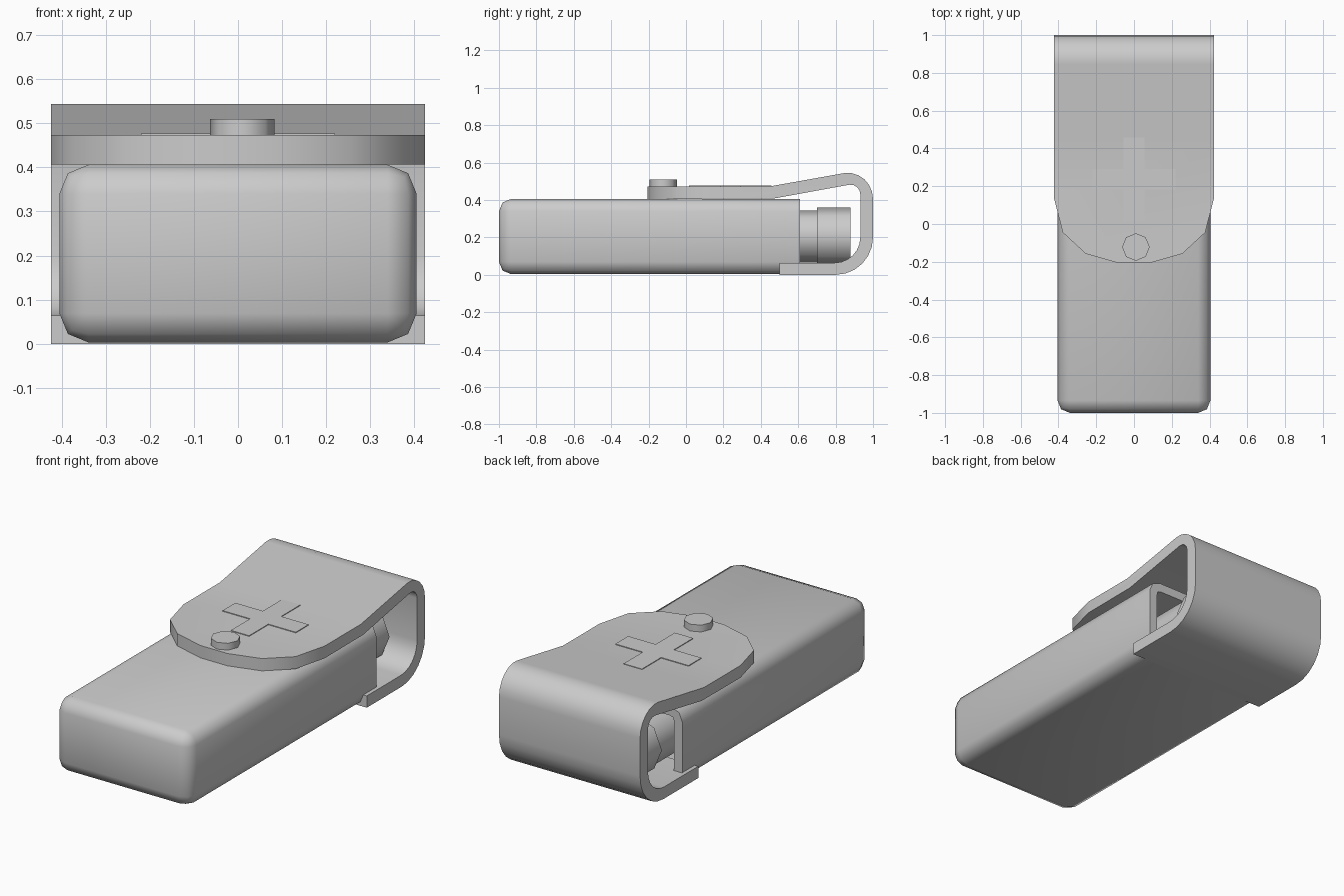
import bpy, bmesh
from math import radians, sin, cos, pi
from mathutils import Vector

if "Cube" in bpy.data.objects:
    bpy.data.objects.remove(bpy.data.objects["Cube"])


def make(name, bm):
    bmesh.ops.recalc_face_normals(bm, faces=bm.faces[:])
    me = bpy.data.meshes.new(name)
    bm.to_mesh(me)
    bm.free()
    ob = bpy.data.objects.new(name, me)
    bpy.context.collection.objects.link(ob)
    return ob


def smooth(ob, deg):
    bpy.ops.object.select_all(action='DESELECT')
    ob.select_set(True)
    bpy.context.view_layer.objects.active = ob
    for m in list(ob.modifiers):
        bpy.ops.object.modifier_apply(modifier=m.name)
    bpy.ops.object.shade_smooth_by_angle(angle=radians(deg))


def arc(cy, cz, ry, rz, a0, a1, n):
    angles = [radians(a0 + (a1 - a0) * i / n) for i in range(n + 1)]
    return [(cy + ry * cos(a), cz + rz * sin(a)) for a in angles]


def prism(points, offset):
    bm = bmesh.new()
    face = bm.faces.new([bm.verts.new(p) for p in points])
    ext = bmesh.ops.extrude_face_region(bm, geom=[face])
    verts = [v for v in ext['geom'] if isinstance(v, bmesh.types.BMVert)]
    bmesh.ops.translate(bm, verts=verts, vec=offset)
    return bm


def cylinder(name, r, loc, depth, rot=(0, 0, 0)):
    bpy.ops.mesh.primitive_cylinder_add(vertices=8, radius=r, depth=depth,
                                        location=loc, rotation=rot)
    ob = bpy.context.object
    ob.name = name
    smooth(ob, 50)
    return ob


# Case body: rounded box, open at the back, with a wall thickness
bm = bmesh.new()
bmesh.ops.create_cube(bm, size=1)
for v in bm.verts:
    v.co = Vector((v.co.x * 0.81, -1.0 if v.co.y < 0 else 0.61,
                   0.003 if v.co.z < 0 else 0.406))
edges = [e for e in bm.edges if any(v.co.y < 0 for v in e.verts)]
bmesh.ops.bevel(bm, geom=edges, offset=0.066, segments=2, profile=0.5, affect='EDGES')
back = [f for f in bm.faces if all(v.co.y > 0.609 for v in f.verts)]
bmesh.ops.delete(bm, geom=back, context='FACES')
body = make("case_body", bm)
# make sure the open shell faces outward, then thicken inward
if min(body.data.polygons, key=lambda p: p.center.y).normal.y > 0:
    body.data.flip_normals()
sol = body.modifiers.new("wall", 'SOLIDIFY')
sol.thickness = 0.05
sol.offset = -1
smooth(body, 50)

# Strap: one bent band wrapping from the underside over the back to the top
outer = ([(0.5, 0.0)] + arc(0.8, 0.2, 0.2, 0.2, -90, 0, 6)
         + arc(0.865, 0.405, 0.135, 0.14, 0, 98, 6) + [(0.45, 0.473), (-0.3, 0.473)])
inner = ([(-0.3, 0.405), (0.47, 0.408)] + arc(0.88, 0.43, 0.052, 0.052, 98, 0, 4)
         + arc(0.795, 0.2, 0.137, 0.136, 0, -90, 6) + [(0.5, 0.064)])
bm = prism([(-0.424, y, z) for y, z in outer + inner], (0.848, 0, 0))

# Trim the flap's front to a rounded tongue
tip = [(0.424, 0.138), (0.377, -0.045), (0.255, -0.158), (0.082, -0.207)]
outline = tip + [(-x, y) for x, y in reversed(tip)]
for (x0, y0), (x1, y1) in zip(outline, outline[1:]):
    normal = Vector((-(y1 - y0), x1 - x0, 0)).normalized()
    if normal.y > 0:
        normal.negate()
    bmesh.ops.bisect_plane(bm, geom=bm.verts[:] + bm.edges[:] + bm.faces[:],
                           plane_co=(x0, y0, 0), plane_no=normal, clear_outer=True)
    rim = [e for e in bm.edges if e.is_boundary]
    if rim:
        bmesh.ops.holes_fill(bm, edges=rim, sides=0)
smooth(make("strap", bm), 35)

# Raised cross on the flap
a, b, cy = 0.055, 0.22, 0.237
quarter = [(b, -a), (b, a), (a, a)]
cross = []
for k in range(4):
    c, s = round(cos(k * pi / 2)), round(sin(k * pi / 2))
    cross += [(x * c - y * s, cy + x * s + y * c, 0.465) for x, y in quarter]
make("flap_cross", prism(cross, (0, 0, 0.012)))

# Snap button
cylinder("snap_button", 0.073, (0.01, -0.122, 0.485), 0.05)

# Bottles held inside, necks and caps showing at the back
for side, x in (("right", 0.14), ("left", -0.19)):
    cylinder("bottle_neck_" + side, 0.14, (x, 0.52, 0.205), 0.4, (pi / 2, 0, 0))
    cylinder("bottle_cap_" + side, 0.155, (x, 0.79, 0.205), 0.18, (pi / 2, 0, 0))
